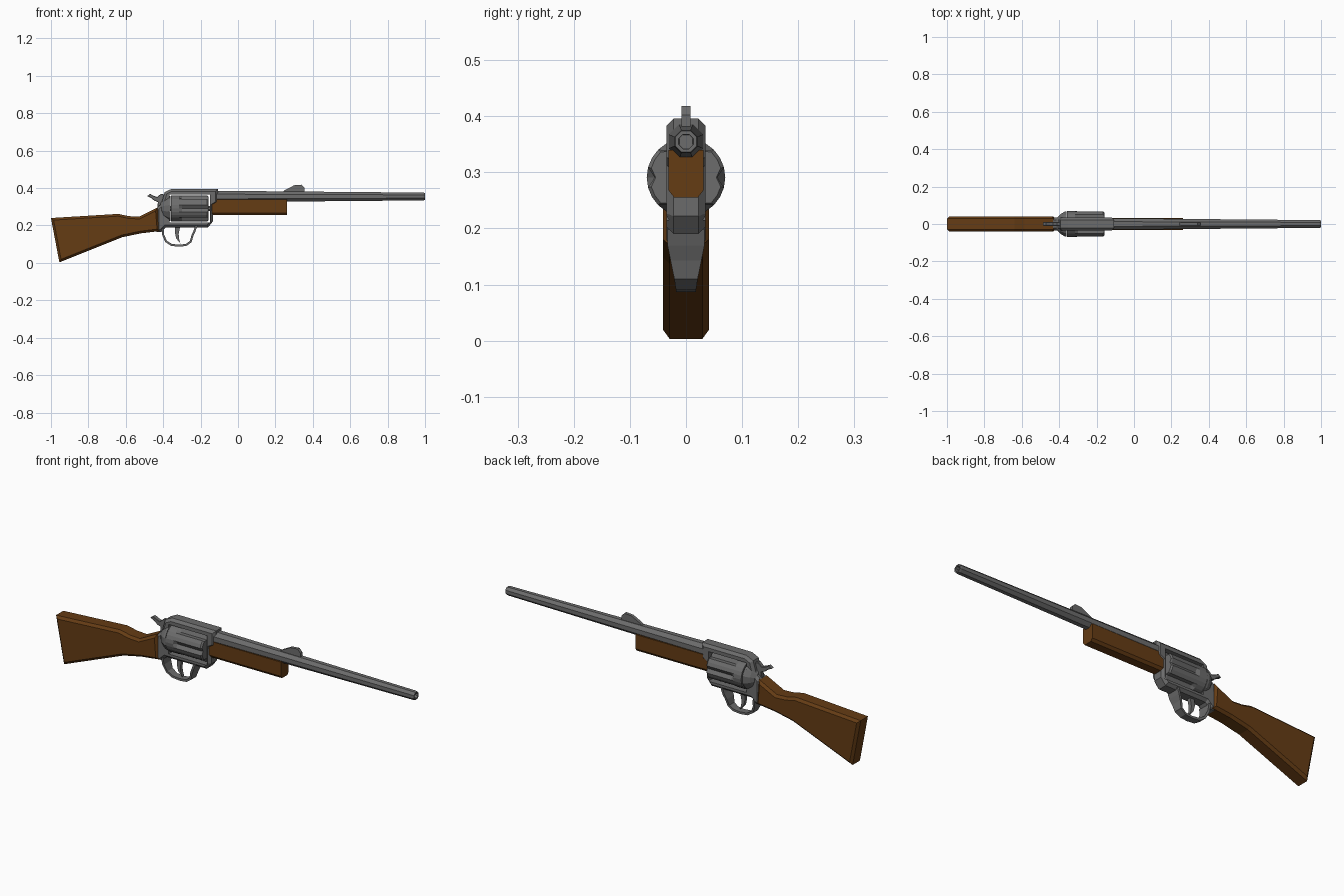
import bpy, bmesh, math
from mathutils import Vector

cube = bpy.data.objects.get("Cube")
if cube:
    bpy.data.objects.remove(cube)


def make_material(name, rgb):
    mat = bpy.data.materials.new(name)
    mat.use_nodes = True
    color = (*rgb, 1)
    mat.diffuse_color = color
    mat.node_tree.nodes["Principled BSDF"].inputs["Base Color"].default_value = color
    return mat


steel = make_material("grey steel", (0.15, 0.15, 0.15))
wood = make_material("brown wood", (0.13, 0.045, 0.007))


def finish(name, bm, mat):
    bmesh.ops.recalc_face_normals(bm, faces=bm.faces)
    mesh = bpy.data.meshes.new(name)
    bm.to_mesh(mesh)
    bm.free()
    mesh.materials.append(mat)
    obj = bpy.data.objects.new(name, mesh)
    bpy.context.collection.objects.link(obj)
    return obj


def plate(name, outline, half, mat, chamfer=0):
    """Side outline in x and z, given thickness in y, with chamfered rims."""
    bm = bmesh.new()
    face = bm.faces.new([bm.verts.new((x, -half, z)) for x, z in outline])
    ext = bmesh.ops.extrude_face_region(bm, geom=[face])
    moved = [v for v in ext["geom"] if isinstance(v, bmesh.types.BMVert)]
    bmesh.ops.translate(bm, verts=moved, vec=(0, 2 * half, 0))
    if chamfer:
        rims = [e for e in bm.edges if abs(e.verts[0].co.y - e.verts[1].co.y) < 1e-5]
        bmesh.ops.bevel(bm, geom=rims, offset=chamfer, segments=1, affect='EDGES')
    return finish(name, bm, mat)


def loft(name, rings, mat, closed=False):
    """Skin over rings of points that all have the same count."""
    bm = bmesh.new()
    loops = [[bm.verts.new(p) for p in ring] for ring in rings]
    n = len(loops[0])
    pairs = list(zip(loops, loops[1:]))
    if closed:
        pairs.append((loops[-1], loops[0]))
    for a, b in pairs:
        for i in range(n):
            j = (i + 1) % n
            bm.faces.new((a[i], a[j], b[j], b[i]))
    if not closed:
        bm.faces.new(loops[0])
        bm.faces.new(loops[-1])
    return finish(name, bm, mat)


def ring(x, z, radius, sides, turn=0.5):
    step = math.tau / sides
    return [(x, radius * math.cos(step * (i + turn)), z + radius * math.sin(step * (i + turn)))
            for i in range(sides)]


def strip(name, path, thickness, width_at):
    """Band swept along a path in the xz plane."""
    rings = []
    pts = [Vector((x, 0, z)) for x, z in path]
    for i, p in enumerate(pts):
        along = (pts[min(i + 1, len(pts) - 1)] - pts[max(i - 1, 0)]).normalized()
        side = Vector((-along.z, 0, along.x)) * thickness / 2
        w = Vector((0, width_at(p.z), 0))
        rings.append([p + side + w, p + side - w, p - side - w, p - side + w])
    return loft(name, rings, steel)


# Wooden parts
plate("stock", [(-1.0, 0.24), (-0.64, 0.262), (-0.585, 0.25), (-0.53, 0.247), (-0.43, 0.297),
                (-0.42, 0.17), (-0.52, 0.158), (-0.62, 0.137), (-0.955, 0.003)],
      0.041, wood, 0.012)
fore = [(0.031, 0.34), (0.031, 0.268), (0.021, 0.255), (-0.021, 0.255), (-0.031, 0.268), (-0.031, 0.34)]
loft("fore_end", [[(x, y, z) for y, z in fore] for x in (-0.14, 0.262)], wood)

# Frame with an open window for the cylinder
frame = plate("frame", [(-0.436, 0.166), (-0.436, 0.293), (-0.41, 0.315), (-0.392, 0.378),
                        (-0.355, 0.396), (-0.107, 0.396), (-0.107, 0.32), (-0.132, 0.305),
                        (-0.134, 0.222), (-0.16, 0.19), (-0.385, 0.19), (-0.41, 0.166)],
              0.035, steel, 0.013)
window = plate("window_cutter", [(-0.365, 0.215), (-0.365, 0.365), (-0.15, 0.365), (-0.15, 0.215)],
               0.1, steel)
window.hide_render = True
window.hide_viewport = True
window.display_type = 'WIRE'
cut = frame.modifiers.new("window", 'BOOLEAN')
cut.operation = 'DIFFERENCE'
cut.solver = 'EXACT'
cut.object = window

# Recoil shield behind the cylinder
AXIS = 0.291
loft("recoil_shield", [ring(x, AXIS, r, 12) for x, r in
                       ((-0.415, 0.03), (-0.395, 0.053), (-0.372, 0.068), (-0.362, 0.068))], steel)


# Fluted cylinder: every fourth point of the ring dips inward
def fluted(x, radius, depth):
    pts = []
    for i in range(24):
        a = math.tau * i / 24
        r = radius - (depth if i % 4 == 0 else 0)
        pts.append((x, r * math.cos(a), AXIS + r * math.sin(a)))
    return pts


loft("cylinder", [fluted(-0.358, 0.07, 0), fluted(-0.315, 0.07, 0), fluted(-0.3, 0.07, 0.014),
                  fluted(-0.165, 0.07, 0.014), fluted(-0.158, 0.064, 0.01)], steel)
loft("cylinder_pin", [ring(x, AXIS, 0.014, 8) for x in (-0.37, -0.14)], steel)

# Octagonal tapered barrel with a hollow muzzle
BORE = 0.355
loft("barrel", [ring(x, BORE, r, 8) for x, r in
                ((-0.12, 0.033), (0.99, 0.0225), (1.0, 0.0205), (1.0, 0.014), (0.93, 0.013))], steel)

# Front sight
plate("front_sight", [(0.235, 0.375), (0.25, 0.389), (0.3, 0.415), (0.34, 0.418),
                      (0.355, 0.402), (0.355, 0.375)], 0.008, steel)

# Hammer with a curled spur
plate("hammer", [(-0.40, 0.29), (-0.432, 0.295), (-0.428, 0.325), (-0.448, 0.333), (-0.466, 0.348),
                 (-0.486, 0.357), (-0.47, 0.369), (-0.45, 0.358), (-0.432, 0.352),
                 (-0.412, 0.37), (-0.395, 0.365)], 0.01, steel, 0.002)


# Trigger guard, narrower toward the bottom
def guard_width(z):
    return 0.018 + 0.015 * min(1, max(0, (z - 0.1) / 0.07))


strip("trigger_guard", [(-0.402, 0.185), (-0.4, 0.15), (-0.385, 0.115), (-0.355, 0.096), (-0.315, 0.092),
                        (-0.278, 0.096), (-0.253, 0.113), (-0.244, 0.145), (-0.232, 0.172),
                        (-0.222, 0.2)], 0.011, guard_width)

# Trigger
plate("trigger", [(-0.335, 0.2), (-0.337, 0.16), (-0.33, 0.13), (-0.308, 0.104), (-0.316, 0.13),
                  (-0.317, 0.155), (-0.308, 0.2)], 0.009, steel)
